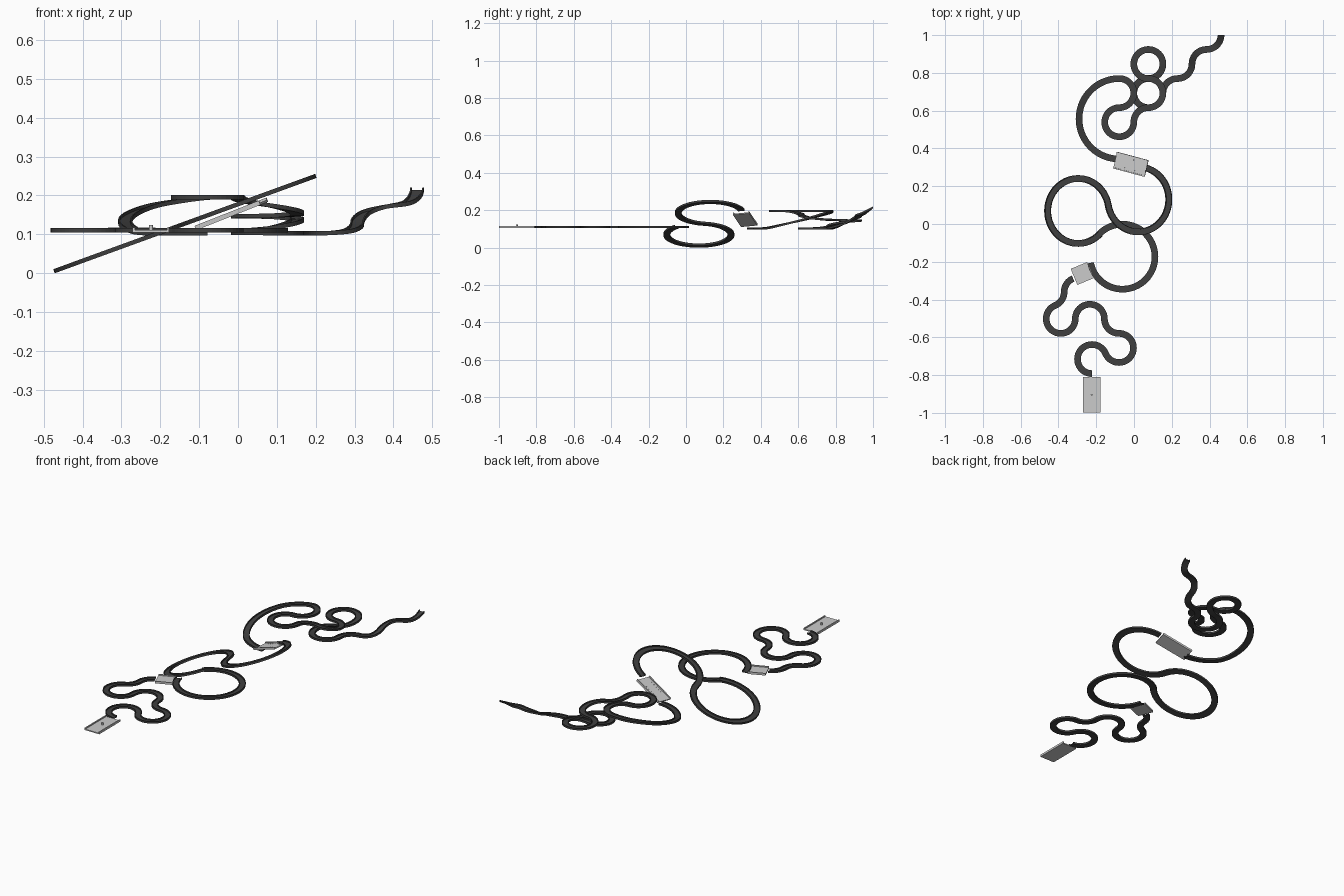
import bpy, bmesh
from math import radians, cos, sin
from mathutils import Matrix

if "Cube" in bpy.data.objects:
    bpy.data.objects.remove(bpy.data.objects["Cube"])

dark = bpy.data.materials.new("dark_track")
dark.diffuse_color = (0.05, 0.05, 0.05, 1)
dark.use_nodes = True
dark.node_tree.nodes["Principled BSDF"].inputs["Base Color"].default_value = dark.diffuse_color

S = 0.077    # small curve radius
M = 0.172    # medium curve radius
L = 0.213    # large curve radius
W, H, T = 0.0175, 0.011, 0.004
# U-shaped channel: offset sideways, height
PROFILE = [(-W, 0), (W, 0), (W, H), (W - T, H), (W - T, T), (T - W, T), (T - W, H), (-W, H)]


def finish(name, bm, mat=None, matrix=None):
    bmesh.ops.recalc_face_normals(bm, faces=bm.faces)
    me = bpy.data.meshes.new(name)
    bm.to_mesh(me)
    bm.free()
    ob = bpy.data.objects.new(name, me)
    bpy.context.collection.objects.link(ob)
    if mat:
        me.materials.append(mat)
    if matrix:
        me.transform(matrix)
    return ob


def track(name, x, y, z, heading, pieces, matrix=None):
    """Sweep the channel along chained arcs: (radius, turn degrees, end height)."""
    h = radians(heading)
    pts = [(x, y, h)]
    zs = [z]
    for r, turn, z1 in pieces:
        n = max(3, int(abs(turn) / (7.5 if r < 0.1 else 5)))
        sgn = 1 if turn > 0 else -1
        cx, cy = x - sgn * r * sin(h), y + sgn * r * cos(h)
        z0, h0 = zs[-1], h
        for i in range(1, n + 1):
            h = h0 + radians(turn) * i / n
            x, y = cx + sgn * r * sin(h), cy - sgn * r * cos(h)
            pts.append((x, y, h))
            zs.append(z0 + (z1 - z0) * i / n)
    for _ in range(5):    # soften slope changes
        zs = [zs[0]] + [(zs[i - 1] + 2 * zs[i] + zs[i + 1]) / 4 for i in range(1, len(zs) - 1)] + [zs[-1]]
    bm = bmesh.new()
    rings = [[bm.verts.new((px - o * sin(a), py + o * cos(a), pz + up)) for o, up in PROFILE]
             for (px, py, a), pz in zip(pts, zs)]
    k = len(PROFILE)
    for a, b in zip(rings, rings[1:]):
        for j in range(k):
            bm.faces.new((a[j], a[(j + 1) % k], b[(j + 1) % k], b[j]))
    bm.faces.new(rings[0])
    bm.faces.new(rings[-1])
    return finish(name, bm, dark, matrix)


def box(bm, c, s):
    bmesh.ops.create_cube(bm, size=1, matrix=Matrix.Translation(c) @ Matrix.Diagonal((*s, 1)))


def platform(name, c, length, width, rot, tilt=0, pins=()):
    """Flat tray with a rim on both long sides and small pins."""
    bm = bmesh.new()
    box(bm, (0, 0, 0.003), (length, width, 0.006))
    for s in (-1, 1):
        box(bm, (0, s * (width / 2 - 0.003), 0.006), (length, 0.006, 0.012))
    for px, py, r, h in pins:
        bmesh.ops.create_cone(bm, cap_ends=True, segments=12, radius1=r, radius2=r, depth=h,
                              matrix=Matrix.Translation((px, py, 0.006 + h / 2)))
    m = Matrix.Translation(c) @ Matrix.Rotation(radians(tilt), 4, 'Y') @ Matrix.Rotation(radians(rot), 4, 'Z')
    return finish(name, bm, None, m)


FLAT = 0.105

# Start tray and winding flat track
platform("start_platform", (-0.224, -0.904, FLAT), 0.19, 0.094, 90, pins=[(0, 0, 0.005, 0.013)])
track("winding_track", -0.222, -0.792, FLAT, 180,
      [(S, t, FLAT) for t in (-247.5, 247.5, -90, 180, -247.5, 67.5, -67.5)])

# Middle tray and flat loop
platform("middle_platform", (-0.274, -0.262, FLAT), 0.094, 0.092, 22.5)
a = radians(191)
track("flat_loop", -0.061 + M * cos(a), -0.173 + M * sin(a), FLAT, 281, [(M, 305, FLAT)])

# S-shaped double loop lying in a plane tilted 20 degrees
tilted = Matrix.Translation((-0.18, 0, FLAT + 0.001)) @ Matrix.Rotation(radians(-20), 4, 'Y')
a = radians(-44.1)
track("tilted_loops", -0.121 + M * cos(a), 0.069 + M * sin(a), 0, -134.1,
      [(M, -305.7, 0), (M, 244.8, 0)], tilted)

# Sloping tray with two rows of pins
platform("sloping_platform", (-0.015, 0.316, 0.147), 0.183, 0.09, -14, -21.5,
         [(-0.05 + 0.02 * i, s * 0.026, 0.0018, 0.002) for i in range(6) for s in (-1, 1)])

# Climbing curve, hooks, figure-eight descent and wavy rising tail
LO, HI = 0.097, 0.19
track("climbing_track", -0.078, 0.344, LO, 180,
      [(L, -55, LO), (L, -85, 0.17), (L, -40, HI),
       (S, -180, HI), (S, 270, HI), (S, -90, 0.17),
       (S, 90, 0.148), (S, 90, 0.142), (S, -180, 0.14), (S, -90, 0.133), (S, -90, 0.109),
       (S, 90, 0.098), (S, 180, LO),
       (S, -90, LO), (S, 45, 0.102), (S, 45, 0.122), (S, -45, 0.152), (S, -45, 0.167),
       (S, 45, 0.174), (S, 45, 0.21)])
